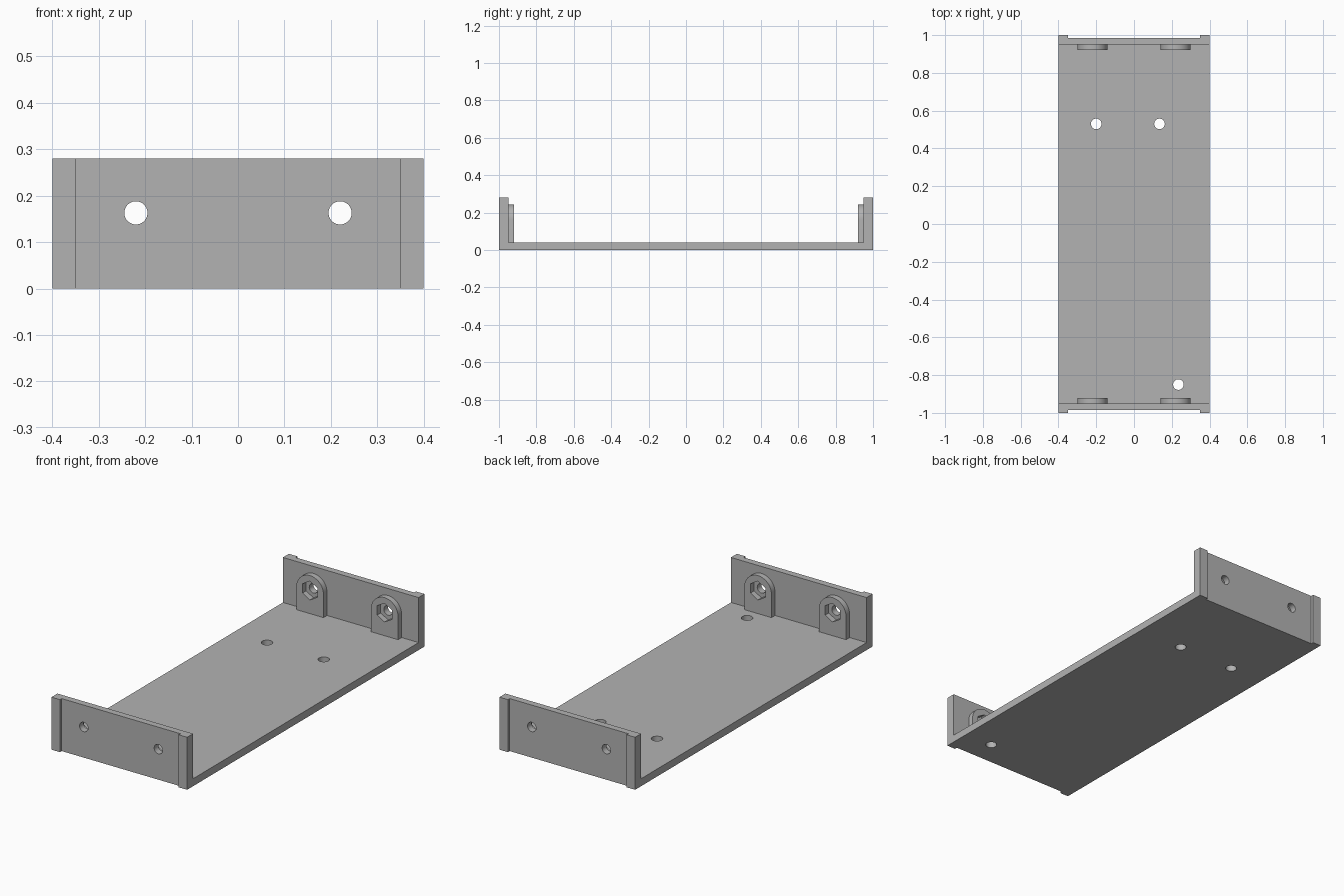
import bpy, bmesh, math
from mathutils import Matrix, Vector

if "Cube" in bpy.data.objects:
    bpy.data.objects.remove(bpy.data.objects["Cube"])

HALF_W, HALF_L, HEIGHT = 0.4, 1.0, 0.28
FLOOR, WALL, RECESS, RIB = 0.04, 0.05, 0.015, 0.05
BOSS_X, BOSS_Z, BOSS_R, BOSS_DEPTH = 0.22, 0.163, 0.08, 0.03
BOLT_R, NUT_R, FLOOR_HOLE_R = 0.025, 0.05, 0.028

grey = bpy.data.materials.new("plain grey")
grey.use_nodes = True
grey.diffuse_color = (0.45, 0.45, 0.45, 1)
grey.node_tree.nodes["Principled BSDF"].inputs["Base Color"].default_value = grey.diffuse_color


def prism(name, points, direction):
    """Solid made by sweeping a flat outline along a direction."""
    bm = bmesh.new()
    face = bm.faces.new([bm.verts.new(p) for p in points])
    new = bmesh.ops.extrude_face_region(bm, geom=[face])["geom"]
    bmesh.ops.translate(bm, vec=Vector(direction),
                        verts=[v for v in new if isinstance(v, bmesh.types.BMVert)])
    bmesh.ops.recalc_face_normals(bm, faces=bm.faces)
    mesh = bpy.data.meshes.new(name)
    bm.to_mesh(mesh)
    bm.free()
    mesh.materials.append(grey)
    obj = bpy.data.objects.new(name, mesh)
    bpy.context.collection.objects.link(obj)
    return obj


def ring(radius, sides):
    return [(radius * math.sin(math.tau * i / sides),
             radius * math.cos(math.tau * i / sides)) for i in range(sides)]


def combine(target, tool, operation):
    """Apply a boolean and discard the helper."""
    mod = target.modifiers.new(operation, 'BOOLEAN')
    mod.object, mod.operation, mod.solver = tool, operation, 'EXACT'
    bpy.context.view_layer.objects.active = target
    bpy.ops.object.modifier_apply(modifier=mod.name)
    bpy.data.objects.remove(tool)


# Tray: side profile with upright end walls
inner = HALF_L - WALL
profile = [(-HALF_L, 0), (HALF_L, 0), (HALF_L, HEIGHT), (inner, HEIGHT),
           (inner, FLOOR), (-inner, FLOOR), (-inner, HEIGHT), (-HALF_L, HEIGHT)]
tray = prism("tray", [(-HALF_W, y, z) for y, z in profile], (2 * HALF_W, 0, 0))

for end in (-1, 1):
    # Shallow recess between the outer corner ribs
    x = HALF_W - RIB
    y0, y1 = end * (HALF_L - RECESS), end * (HALF_L + 0.1)
    combine(tray, prism("recess_cutter", [(-x, y0, -0.1), (x, y0, -0.1), (x, y1, -0.1),
                                          (-x, y1, -0.1)], (0, 0, 0.6)), 'DIFFERENCE')
    for side in (-1, 1):
        cx, face_y = side * BOSS_X, end * (inner - BOSS_DEPTH)
        # Round-topped nut boss rooted in the wall and floor
        arch = [(BOSS_R * math.cos(math.pi * i / 24), BOSS_Z + BOSS_R * math.sin(math.pi * i / 24))
                for i in range(25)]
        arch += [(-BOSS_R, FLOOR - 0.01), (BOSS_R, FLOOR - 0.01)]
        combine(tray, prism("nut_boss", [(cx + u, face_y, v) for u, v in arch],
                            (0, end * (BOSS_DEPTH + 0.01), 0)), 'UNION')
        # Hexagonal nut pocket, then the bolt hole through the wall
        for radius, sides, depth in ((NUT_R, 6, BOSS_DEPTH + 0.1), (BOLT_R, 32, 0.4)):
            start = end * (inner - 0.1)
            combine(tray, prism("bolt_cutter",
                                [(cx + u, start, BOSS_Z + v) for u, v in ring(radius, sides)],
                                (0, end * (0.1 if sides == 6 else depth), 0)), 'DIFFERENCE')

# Mounting holes through the floor
for hx, hy in ((-0.2, 0.53), (0.135, 0.53), (0.235, -0.85)):
    combine(tray, prism("floor_cutter", [(hx + u, hy + v, -0.1) for u, v in ring(FLOOR_HOLE_R, 32)],
                        (0, 0, 0.25)), 'DIFFERENCE')

# Smooth the round holes and arches, keep all other edges crisp
bpy.ops.object.select_all(action='DESELECT')
tray.select_set(True)
bpy.context.view_layer.objects.active = tray
bpy.ops.object.shade_smooth_by_angle(angle=math.radians(30))
